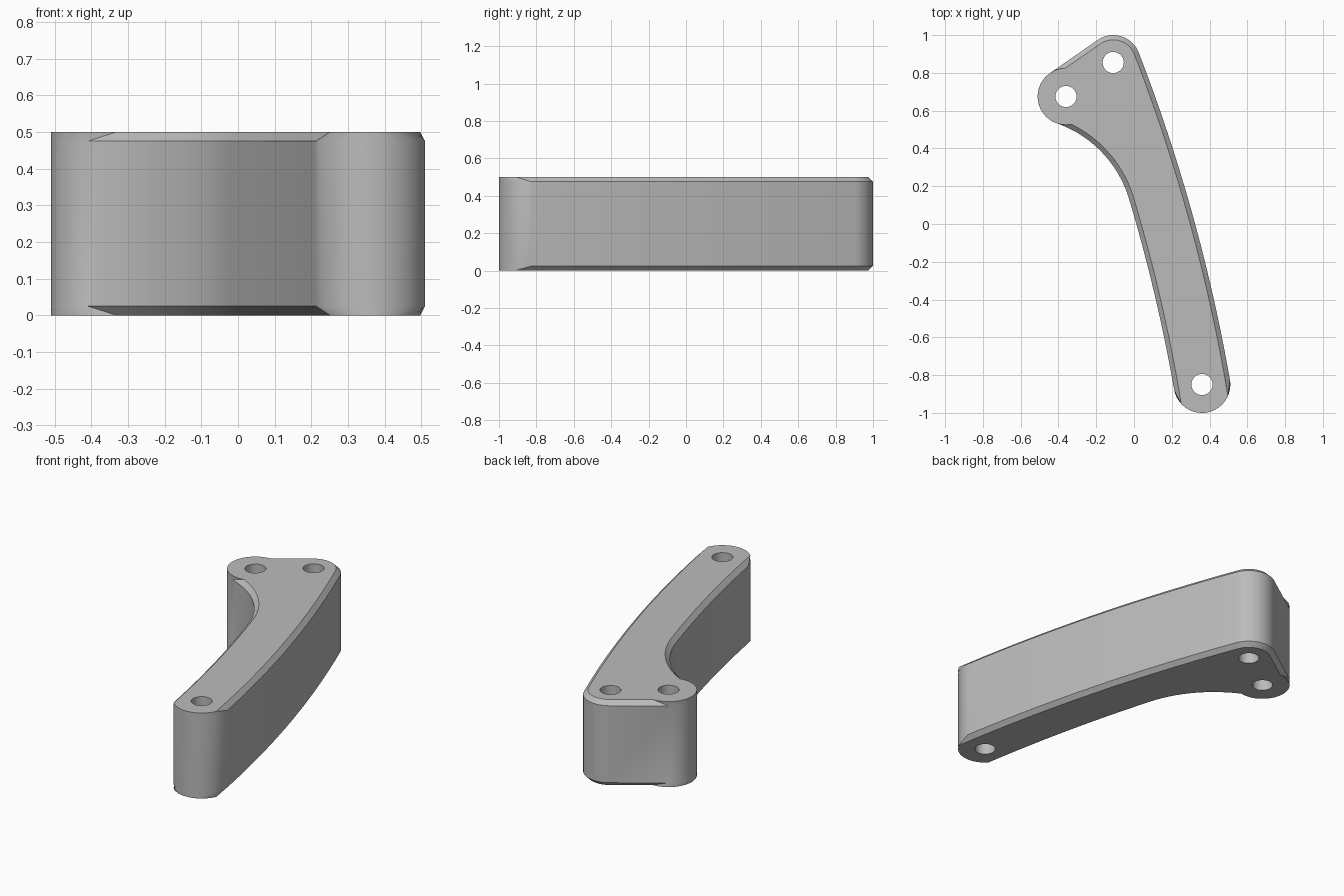
import bpy, bmesh
from math import atan2, acos, cos, sin, sqrt, tau
from mathutils import Vector

cube = bpy.data.objects.get("Cube")
if cube:
    bpy.data.objects.remove(cube, do_unlink=True)

# Pivot centres, boss radii and overall sizes
A, B, C = Vector((-0.36, 0.675)), Vector((-0.11, 0.855)), Vector((0.36, -0.85))
RA, RB, RC = 0.15, 0.145, 0.15
HOLE, HEIGHT, CHAMFER = 0.056, 0.5, 0.025
R_OUT, R_FILLET = 9.18, 0.61
R_IN = R_OUT - 2 * RC


def meet(c0, r0, c1, r1, side):
    """Crossing of two circles; side is 1 for left of c0 -> c1, -1 for right."""
    d = (c1 - c0).length
    u = (c1 - c0) / d
    a = (d * d + r0 * r0 - r1 * r1) / (2 * d)
    h = sqrt(max(0, r0 * r0 - a * a))
    return c0 + u * a + Vector((-u.y, u.x)) * h * side


def arc(c, p, q, n, turn=1, last=False):
    """Arc about c from p to q, anticlockwise for turn 1."""
    a0 = atan2(p.y - c.y, p.x - c.x)
    a1 = atan2(q.y - c.y, q.x - c.x)
    sweep = turn * ((turn * (a1 - a0)) % tau)
    r = (p - c).length
    return [c + Vector((cos(a0 + sweep * i / n), sin(a0 + sweep * i / n))) * r
            for i in range(n + last)]


# Centres of the long curved sides and of the inner fillet
SWEEP = meet(B, R_OUT - RB, C, R_OUT - RC, -1)
FILLET = meet(A, RA + R_FILLET, SWEEP, R_IN - R_FILLET, 1)


def outline(d):
    """Lever outline, sides moved in by d while the end bosses keep their radius."""
    c_left = meet(SWEEP, R_IN + d, C, RC, -1)
    c_right = meet(SWEEP, R_OUT - d, C, RC, -1)
    b_right = SWEEP + (B - SWEEP).normalized() * (R_OUT - d)
    ab = B - A
    t = atan2(ab.y, ab.x) + acos((RA - RB) / ab.length)
    n = Vector((cos(t), sin(t)))
    b_left = B + n * (RB - d)
    along = sqrt(max(0, RA * RA - (RA - d) ** 2))
    a_top = A + n * (RA - d) + Vector((n.y, -n.x)) * along
    a_low = meet(A, RA, FILLET, R_FILLET + d, 1)
    join = SWEEP + (FILLET - SWEEP).normalized() * (R_IN + d)
    return (arc(C, c_left, c_right, 32)
            + arc(SWEEP, c_right, b_right, 24)
            + arc(B, b_right, b_left, 20, last=True)
            + arc(A, a_top, a_low, 32)
            + arc(FILLET, a_low, join, 20, -1)
            + arc(SWEEP, join, c_left, 14, -1))


bm = bmesh.new()


def loop(points, z):
    return [bm.verts.new((p.x, p.y, z)) for p in points]


def skin(low, high):
    n = len(low)
    for i in range(n):
        j = (i + 1) % n
        bm.faces.new((low[i], low[j], high[j], high[i]))


# Side wall with chamfered rims
levels = [loop(outline(d), z) for d, z in
          ((CHAMFER, 0), (0, CHAMFER), (0, HEIGHT - CHAMFER), (CHAMFER, HEIGHT))]
for low, high in zip(levels, levels[1:]):
    skin(low, high)

# Pin holes
bottoms, tops = [levels[0]], [levels[-1]]
for centre in (A, B, C):
    ring = [centre + Vector((cos(tau * i / 32), sin(tau * i / 32))) * HOLE for i in range(32)]
    low, high = loop(ring, 0), loop(ring, HEIGHT)
    skin(high, low)
    bottoms.append(low)
    tops.append(high)

# Flat top and bottom, filled around the holes
for rings in (bottoms, tops):
    edges = [bm.edges.get((r[i - 1], r[i])) for r in rings for i in range(len(r))]
    bmesh.ops.triangle_fill(bm, edges=edges, use_beauty=True)
bmesh.ops.recalc_face_normals(bm, faces=bm.faces)

mesh = bpy.data.meshes.new("lever_arm")
bm.to_mesh(mesh)
bm.free()
lever = bpy.data.objects.new("lever_arm", mesh)
bpy.context.collection.objects.link(lever)

# Plain grey metal
grey = bpy.data.materials.new("grey_metal")
grey.use_nodes = True
colour = (0.5, 0.5, 0.5, 1)
grey.diffuse_color = colour
grey.node_tree.nodes["Principled BSDF"].inputs["Base Color"].default_value = colour
mesh.materials.append(grey)

bpy.ops.object.select_all(action="DESELECT")
lever.select_set(True)
bpy.context.view_layer.objects.active = lever
bpy.ops.object.shade_smooth_by_angle()
